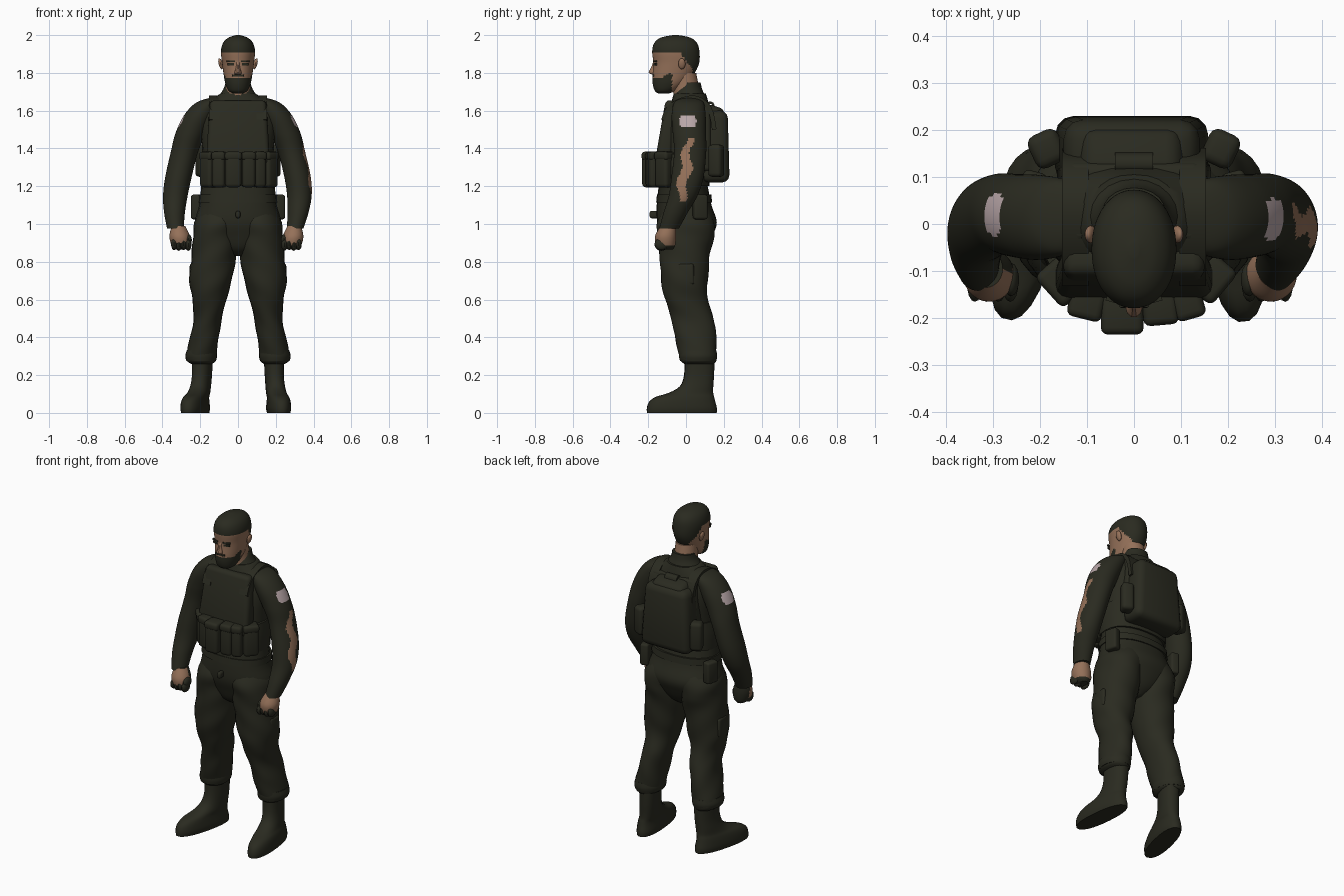
import bpy, bmesh, math
from mathutils import Matrix, Vector

default = bpy.data.objects.get("Cube")
if default:
    bpy.data.objects.remove(default, do_unlink=True)


def material(name, rgb):
    m = bpy.data.materials.new(name)
    m.use_nodes = True
    m.diffuse_color = (*rgb, 1)
    bsdf = m.node_tree.nodes["Principled BSDF"]
    bsdf.inputs["Base Color"].default_value = (*rgb, 1)
    bsdf.inputs["Roughness"].default_value = 0.9
    return m


OLIVE = material("dark_olive_cloth", (.023, .0235, .0145))
SKIN = material("skin", (.3, .165, .1))
PATCH = material("pale_patch", (.48, .38, .39))


def finish(name, bm, mats, rule=None, angle=40):
    """Turn a bmesh into a shaded object, colouring faces by an optional rule."""
    bmesh.ops.recalc_face_normals(bm, faces=bm.faces)
    if rule:
        for f in bm.faces:
            f.material_index = rule(f.calc_center_median())
    mesh = bpy.data.meshes.new(name)
    bm.to_mesh(mesh)
    bm.free()
    for m in mats:
        mesh.materials.append(m)
    obj = bpy.data.objects.new(name, mesh)
    bpy.context.collection.objects.link(obj)
    bpy.ops.object.select_all(action='DESELECT')
    obj.select_set(True)
    bpy.context.view_layer.objects.active = obj
    bpy.ops.object.shade_smooth_by_angle(angle=math.radians(angle))
    return obj


def spline(keys, steps):
    """Catmull-Rom samples through rows of numbers."""
    out = []
    for i in range(len(keys) - 1):
        a, b, c, d = (keys[max(0, min(len(keys) - 1, i + k))] for k in (-1, 0, 1, 2))
        for j in range(steps):
            t = j / steps
            out.append([q + t / 2 * (r - p + t * (2 * p - 5 * q + 4 * r - s + t * (3 * (q - r) + s - p)))
                        for p, q, r, s in zip(a, b, c, d)])
    return out + [list(keys[-1])]


def loft(name, keys, mats=(OLIVE,), sides=20, steps=4, power=2, s=1, rule=None, spin=0, fold=0):
    """Stack of horizontal rings; each key is x, y, z, x radius, y radius."""
    bm = bmesh.new()
    rings = []
    turn = Matrix.Rotation(spin, 3, 'Z')
    for x, y, z, rx, ry in spline(keys, steps):
        ring = []
        for k in range(sides):
            a = math.tau * k / sides
            c, n = math.cos(a), math.sin(a)
            g = 1 + fold * math.sin(3 * a + 38 * z)
            u = math.copysign(abs(c) ** (2 / power), c) * max(rx, .003) * g
            v = math.copysign(abs(n) ** (2 / power), n) * max(ry, .003) * g
            p = turn @ Vector((u, y + v, 0))
            ring.append(bm.verts.new((s * (x + p.x), p.y, z)))
        rings.append(ring)
    for lo, hi in zip(rings, rings[1:]):
        for k in range(sides):
            m = (k + 1) % sides
            bm.faces.new((lo[k], lo[m], hi[m], hi[k]))
    bm.faces.new(rings[0])
    bm.faces.new(rings[-1])
    return finish(name, bm, mats, rule)


def box(name, at, size, turn=0, tilt=0, taper=1, bevel=.012):
    bm = bmesh.new()
    bmesh.ops.create_cube(bm, size=1)
    for v in bm.verts:
        k = taper if v.co.z > 0 else 1
        v.co = Vector((v.co.x * size[0] * k, v.co.y * size[1] * k, v.co.z * size[2]))
    if bevel:
        bmesh.ops.bevel(bm, geom=bm.edges[:], offset=bevel, segments=3, profile=.5, affect='EDGES')
    rot = Matrix.Rotation(math.radians(turn), 4, 'Z') @ Matrix.Rotation(math.radians(tilt), 4, 'X')
    bm.transform(Matrix.Translation(at) @ rot)
    return finish(name, bm, (OLIVE,))


def ball(name, at, size, mat, turn=0):
    bm = bmesh.new()
    bmesh.ops.create_uvsphere(bm, u_segments=14, v_segments=9, radius=1)
    bm.transform(Matrix.Translation(at) @ Matrix.Rotation(turn, 4, 'Y') @ Matrix.Diagonal((*size, 1)))
    return finish(name, bm, (mat,))


def strap(name, x, path, width, thick):
    """Flat band following a path of y, z points."""
    bm = bmesh.new()
    pts = [Vector((0, *p)) for p in spline(path, 4)]
    rings = []
    for i, p in enumerate(pts):
        d = pts[min(i + 1, len(pts) - 1)] - pts[max(i - 1, 0)]
        n = Vector((0, -d.z, d.y)).normalized() * thick
        w = Vector((width, 0, 0))
        rings.append([bm.verts.new(Vector((x, 0, 0)) + p + q) for q in (n - w, n + w, w - n, -n - w)])
    for a, b in zip(rings, rings[1:]):
        for k in range(4):
            bm.faces.new((a[k], a[k - 1], b[k - 1], b[k]))
    bm.faces.new(rings[0])
    bm.faces.new(rings[-1])
    return finish(name, bm, (OLIVE,))


# Head: hair and beard are chosen by height and depth
def head_colour(c):
    hair = c.z > 1.908 or (c.y > -.03 and c.z > 1.865 - 1.3 * c.y) or c.y > .035
    beard = c.y < -.075 and c.z < 1.772 + max(0, c.y + .13) * .6
    return 0 if hair or beard else 1


loft("head", [(0, -.12, 1.69, .025, .025), (0, -.11, 1.705, .05, .055), (0, -.09, 1.74, .066, .086),
              (0, -.07, 1.785, .075, .107), (0, -.052, 1.85, .084, .121), (0, -.054, 1.915, .09, .125),
              (0, -.055, 1.96, .078, .112), (0, -.055, 1.987, .05, .077), (0, -.055, 2, .01, .015)],
     (OLIVE, SKIN), sides=56, steps=8, power=2.1, rule=head_colour)
loft("neck", [(0, .01, 1.64, .08, .075), (0, .0, 1.72, .066, .07), (0, -.01, 1.8, .062, .065)],
     (SKIN,), sides=18)
loft("nose", [(0, -.172, 1.792, .018, .01), (0, -.176, 1.803, .018, .023),
              (0, -.168, 1.83, .011, .017), (0, -.165, 1.862, .01, .008)], (SKIN,), sides=10)
box("moustache", (0, -.172, 1.786), (.062, .012, .012), bevel=.003)
for s, side in ((1, "left"), (-1, "right")):
    ball(side + "_ear", (s * .092, -.022, 1.848), (.011, .019, .03), SKIN, s * .25)
    box(side + "_eyebrow", (s * .037, -.164, 1.861), (.046, .009, .009), turn=s * 16, bevel=0)
    box(side + "_eye", (s * .037, -.162, 1.846), (.034, .009, .012), turn=s * 16, bevel=0)

# Jacket and trousers seat
loft("collar", [(0, .015, 1.64, .13, .09), (0, .017, 1.68, .1, .082), (0, .016, 1.715, .077, .069),
                (0, .027, 1.75, .066, .05)], sides=20)
loft("jacket", [(0, -.01, 1.13, .195, .122), (0, -.01, 1.25, .185, .12), (0, 0, 1.4, .19, .13),
                (0, .01, 1.52, .205, .125), (0, .015, 1.59, .2, .115), (0, .02, 1.64, .16, .1),
                (0, .02, 1.69, .095, .085)], sides=24, power=2.3)
loft("trouser_seat", [(0, 0, .83, .03, .05), (0, 0, .87, .11, .1), (0, .005, .94, .2, .135),
                      (0, .005, 1.01, .228, .158), (0, -.01, 1.1, .205, .145), (0, -.015, 1.2, .195, .13)],
     sides=24, power=2.2)
loft("belt", [(0, -.01, 1.115, .208, .148), (0, -.01, 1.155, .206, .144)], sides=24, steps=1, power=2.3)
box("belt_knob", (.0, -.17, 1.05), (.025, .045, .04))


# Arms: one sleeve shows a bare strip on its outer side, both carry a shoulder patch
def sleeve_colour(s):
    def rule(c):
        outer = .25 + .28 * (1.56 - c.z)
        round_end = .045 - 12 * (c.z - 1.543) ** 2
        if abs(c.z - 1.543) < .029 and abs(c.y - (.01 if s > 0 else .02)) < round_end and abs(c.x) > .24:
            return 2
        middle = .016 - .13 * (1.45 - c.z) + .012 * math.sin(c.z * 40)
        half = .03 - .012 * abs(c.z - 1.28) / .16
        bare = s > 0 and 1.12 < c.z < 1.455 and abs(c.y - middle) < half and c.x > outer
        return 1 if bare else 0
    return rule


# Hands: bare above the gloved fingers, one with its back covered
def hand_colour(s):
    return lambda c: 1 if (c.z > .885 if s > 0 else c.z > .9 and c.y < -.1) else 0


ARM = [(.11, .015, 1.67, .03, .04), (.155, .015, 1.642, .067, .078), (.203, .014, 1.575, .083, .09),
       (.25, .018, 1.48, .081, .088), (.284, .022, 1.38, .072, .085), (.315, .008, 1.25, .07, .085),
       (.325, -.015, 1.15, .065, .076), (.318, -.055, 1.06, .055, .064), (.302, -.09, .975, .044, .052)]
for s, side in ((1, "left"), (-1, "right")):
    drift = 0 if s > 0 else .13
    keys = [(x + drift * max(0, 1.2 - z), y, z, rx, ry) for x, y, z, rx, ry in ARM]
    loft(side + "_sleeve", keys, (OLIVE, SKIN, PATCH), sides=64, steps=12, s=s, rule=sleeve_colour(s))
    hx = .288 if s > 0 else .305
    loft(side + "_hand", [(hx, -.105, .865, .025, .035), (hx, -.108, .885, .046, .05),
                          (hx + .004, -.108, .935, .054, .056), (hx + .01, -.095, .99, .036, .04)],
         (OLIVE, SKIN), sides=28, steps=6, s=s, rule=hand_colour(s))
    for i in range(4):
        ball(f"{side}_gloved_finger_{i}", (s * (hx - .042 + i * .025), -.13, .89 + .004 * (i % 2)),
             (.017, .036, .032), OLIVE)
    ball(side + "_gloved_thumb", (s * (hx - .044), -.118, .915), (.017, .036, .03), OLIVE)

# Legs, cuffs, boots and pockets
LEG = [(.1, -.005, 1.09, .08, .11), (.108, 0, 1.01, .122, .152), (.12, 0, .93, .118, .148),
       (.127, -.006, .84, .118, .134), (.145, -.008, .7, .112, .124), (.152, .002, .6, .09, .113),
       (.16, .035, .5, .075, .113), (.178, .05, .4, .076, .11), (.193, .063, .31, .08, .1),
       (.195, .065, .275, .076, .094), (.193, .068, .26, .056, .08)]
BOOT = [(.207, -.022, 0, .058, .186), (.207, -.022, .025, .063, .187), (.207, -.02, .06, .06, .176),
        (.205, -.005, .085, .056, .155), (.2, .025, .105, .053, .12), (.197, .056, .14, .051, .089),
        (.193, .07, .2, .05, .079), (.192, .073, .3, .054, .08)]
for s, side, splay in ((1, "left", .1), (-1, "right", .24)):
    loft(side + "_trouser_leg", LEG, sides=22, steps=5, s=s, fold=.022, power=2.1)
    loft(side + "_trouser_cuff", [(.195, .064, .275, .078, .097), (.195, .064, .3, .084, .102),
                                  (.193, .062, .33, .079, .1)], sides=22, s=s)
    boot = [(x + splay * .06, *rest) for x, *rest in BOOT]
    loft(side + "_boot", boot, sides=22, steps=3, s=s, spin=splay, power=2.3)
    box(side + "_cargo_pocket", (s * .24, .0, .735), (.03, .09, .11), turn=-s * 4, taper=.9)
    box(side + "_hip_pouch", (s * .218, .075, 1.09), (.05, .075, .13), turn=s * 15)

# Vest with its row of pouches
box("vest_front", (0, -.098, 1.48), (.34, .085, .35), tilt=-9, taper=.88, bevel=.025)
box("vest_back", (0, .1, 1.46), (.33, .07, .36), taper=.88, bevel=.02)
loft("vest_waistband", [(0, -.015, 1.2, .198, .14), (0, -.015, 1.29, .202, .142),
                        (0, -.015, 1.37, .198, .14)], sides=24, power=2.4)
POUCHES = [(-.15, -.118, -48, .085), (-.098, -.16, -14, .07), (-.025, -.192, 0, .085),
           (.055, -.172, 5, .07), (.112, -.16, 16, .06), (.16, -.112, 50, .085)]
for i, (x, y, turn, w) in enumerate(POUCHES):
    box(f"vest_pouch_{i}", (x, y, 1.287), (w, .08, .185), turn=turn, bevel=.018)
    box(f"vest_pouch_flap_{i}", (x, y, 1.36), (w + .006, .086, .045), turn=turn, bevel=.015)

# Backpack and shoulder straps
box("backpack", (-.005, .155, 1.41), (.33, .152, .38), taper=.86, bevel=.04)
box("backpack_lid", (-.005, .145, 1.585), (.24, .125, .08), tilt=-18, taper=.85, bevel=.03)
strap("backpack_handle", 0, [(.115, 1.62), (.12, 1.64), (.14, 1.638), (.15, 1.61)], .04, .006)
for s, side in ((1, "left"), (-1, "right")):
    box(side + "_backpack_pouch", (s * .185, .16, 1.335), (.07, .075, .17), turn=-s * 25, bevel=.02)
    strap(side + "_shoulder_strap", s * .125,
          [(-.12, 1.55), (-.09, 1.615), (-.02, 1.658), (.06, 1.665), (.125, 1.61), (.15, 1.5)], .028, .012)
